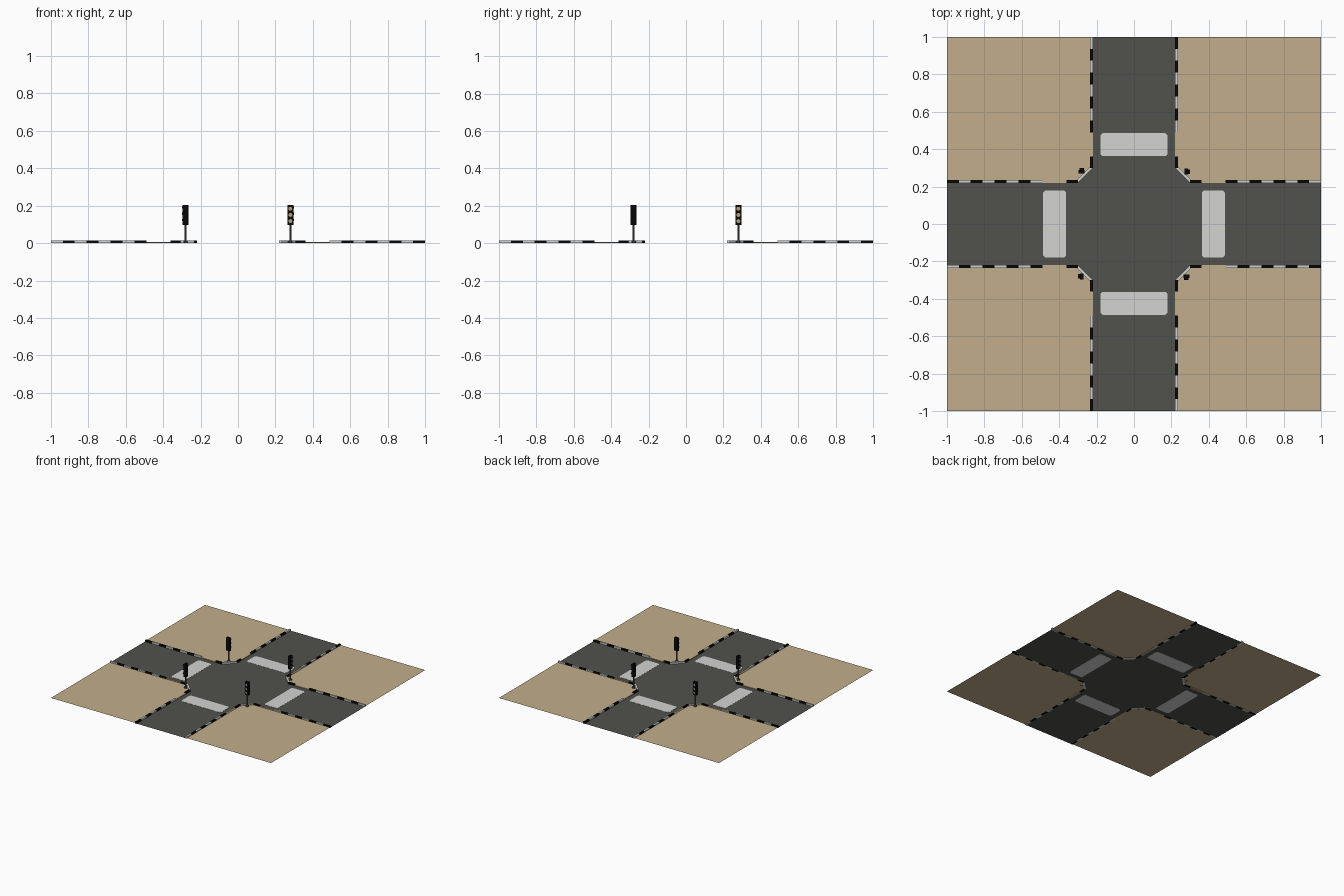
import bpy, bmesh, math
from mathutils import Matrix, Vector

if "Cube" in bpy.data.objects:
    bpy.data.objects.remove(bpy.data.objects["Cube"])


def material(name, r, g, b):
    def lin(c):
        c /= 255
        return c / 12.92 if c <= 0.04045 else ((c + 0.055) / 1.055) ** 2.4
    m = bpy.data.materials.new(name)
    m.diffuse_color = (lin(r), lin(g), lin(b), 1)
    m.use_nodes = True
    m.node_tree.nodes["Principled BSDF"].inputs["Base Color"].default_value = m.diffuse_color
    return m


SAND = material("sand", 194, 174, 140)
ROAD = material("asphalt", 81, 81, 77)
WHITE = material("white paint", 212, 212, 210)
BLACK = material("black", 10, 10, 10)
GREY = material("pole grey", 85, 85, 82)
LAMP = material("lamp tan", 185, 160, 122)


def finish(bm, name, mats, quarter=0):
    """Turn a bmesh into an object, rotated by quarter turns about z."""
    bm.transform(Matrix.Rotation(quarter * math.pi / 2, 4, 'Z'))
    me = bpy.data.meshes.new(name)
    bm.to_mesh(me)
    bm.free()
    for m in mats:
        me.materials.append(m)
    ob = bpy.data.objects.new(name, me)
    bpy.context.collection.objects.link(ob)
    return ob


def prism(bm, pts, z0, z1, mat=0):
    """Flat polygon, extruded to z1 when z1 differs from z0."""
    f = bm.faces.new([bm.verts.new((x, y, z0)) for x, y in pts])
    if z1 == z0:
        f.material_index = mat
        return
    top = [bm.verts.new((x, y, z1)) for x, y in pts]
    base = list(f.verts)
    faces = [f, bm.faces.new(top)]
    n = len(pts)
    for i in range(n):
        j = (i + 1) % n
        faces.append(bm.faces.new((base[i], base[j], top[j], top[i])))
    f.normal_flip()
    for g in faces:
        g.material_index = mat


def rect(x0, x1, y0, y1):
    return [(x0, y0), (x1, y0), (x1, y1), (x0, y1)]


def cylinder(bm, r, depth, centre, sides, axis='Z', mat=0):
    rot = Matrix.Rotation(math.pi / 2, 4, 'Y') if axis == 'X' else Matrix()
    res = bmesh.ops.create_cone(bm, cap_ends=True, segments=sides, radius1=r, radius2=r,
                                depth=depth, matrix=Matrix.Translation(centre) @ rot)
    for f in {f for v in res["verts"] for f in v.link_faces}:
        f.material_index = mat


E, C = 0.22, 0.30       # road half width, start of the corner chamfer
W = 0.015               # kerb width
DROP0, DROP1 = 0.36, 0.49

# crossroad surface
outline = []
for k in range(4):
    r = Matrix.Rotation(k * math.pi / 2, 2)
    outline += [tuple(r @ Vector(p)) for p in ((1, -E), (1, E), (C, E), (E, C))]
bm = bmesh.new()
prism(bm, outline, 0.001, 0.001)
finish(bm, "road", [ROAD])

for k in range(4):
    # sandy corner ground
    bm = bmesh.new()
    prism(bm, [(1, E), (1, 1), (E, 1), (E, C), (C, E)], 0.004, 0.004)
    finish(bm, "corner_ground", [SAND], k)

    # pedestrian crossing with clipped corners
    bm = bmesh.new()
    a, b, h, c = 0.363, 0.485, 0.18, 0.012
    prism(bm, [(a + c, -h), (b - c, -h), (b, c - h), (b, h - c),
               (b - c, h), (a + c, h), (a, h - c), (a, c - h)], 0, 0.002)
    finish(bm, "crossing", [WHITE], k)

    # striped kerb: two arms, lowered at the crossing, and the chamfer
    bm = bmesh.new()
    step = (1 - DROP1) / 8
    for along_y in (0, 1):
        pieces = [(DROP1 + i * step, DROP1 + (i + 1) * step, 0.014, (i + 1 + along_y) % 2)
                  for i in range(8)]
        pieces += [(DROP0, DROP1, 0.007, 2), (C, DROP0, 0.014, 1)]
        for s, e, z, m in pieces:
            p = rect(s, e, E, E + W)
            if along_y:
                p = [(y, x) for x, y in reversed(p)]
            prism(bm, p, 0, z, m)
    d = W * 0.414
    prism(bm, [(C, E), (C + d, E + W), (E + W, C + d), (E, C)], 0, 0.014, 0)
    bmesh.ops.recalc_face_normals(bm, faces=bm.faces)
    finish(bm, "kerb", [WHITE, BLACK, SAND], k)

    # traffic light pole with foot
    px, py = 0.28, 0.28
    bm = bmesh.new()
    cylinder(bm, 0.005, 0.1, (px, py, 0.052), 10)
    cylinder(bm, 0.012, 0.010, (px, py, 0.009), 10)
    finish(bm, "light_pole", [GREY], k)

    # signal box facing outwards
    bm = bmesh.new()
    prism(bm, rect(px - 0.011, px + 0.008, py - 0.016, py + 0.016), 0.098, 0.205)
    bmesh.ops.recalc_face_normals(bm, faces=bm.faces)
    finish(bm, "signal_box", [BLACK], k)

    # lamps with arched hoods
    bm = bmesh.new()
    for z in (0.118, 0.151, 0.184):
        cylinder(bm, 0.0105, 0.003, (px + 0.0085, py, z), 14, 'X', 0)
        last = None
        for i in range(9):
            t = math.pi * i / 8
            y, zz = py + 0.0125 * math.cos(t), z + 0.0125 * math.sin(t)
            pair = (bm.verts.new((px + 0.008, y, zz)), bm.verts.new((px + 0.018, y, zz)))
            if last:
                bm.faces.new((last[0], last[1], pair[1], pair[0])).material_index = 1
            last = pair
    finish(bm, "lamps", [LAMP, BLACK], k)
